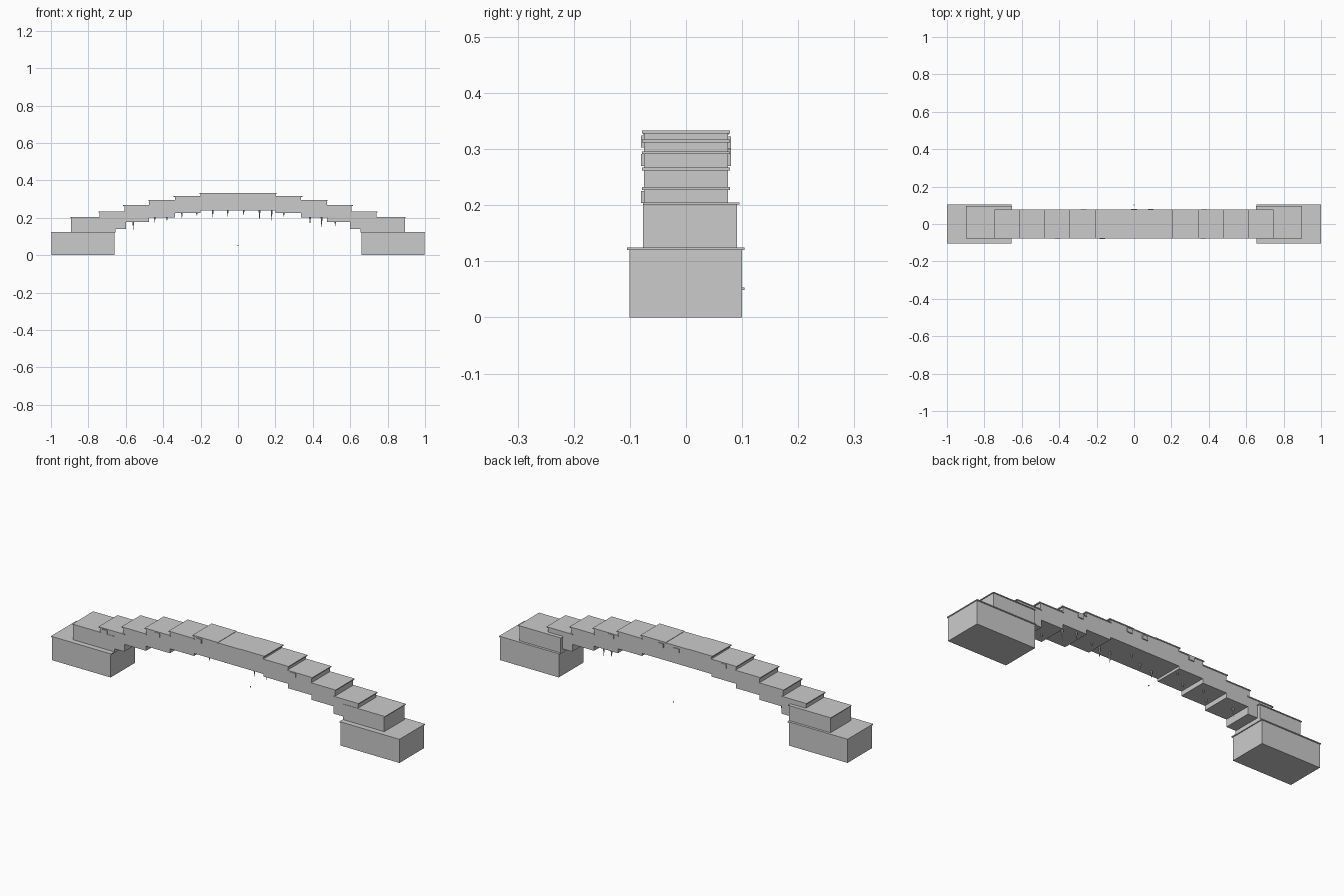
import bpy

stone = bpy.data.materials.new("grey_stone")
stone.diffuse_color = (0.6, 0.6, 0.6, 1)


def box(name, x0, x1, y0, y1, z0, z1):
    bpy.ops.mesh.primitive_cube_add(size=1, location=((x0 + x1) / 2, (y0 + y1) / 2, (z0 + z1) / 2))
    ob = bpy.context.object
    ob.name = name
    ob.scale = (x1 - x0, y1 - y0, z1 - z0)
    bpy.ops.object.transform_apply(location=False, rotation=False, scale=True)
    ob.data.materials.append(stone)
    return ob


def side_box(name, s, a, b, y0, y1, z0, z1):
    # box between distances a and b from the middle, on side s
    return box(name, min(s * a, s * b), max(s * a, s * b), y0, y1, z0, z1)


# stepped end piers, each block with a thin cap
for s, side in ((-1, "left"), (1, "right")):
    side_box(side + "_pier_base", s, 0.66, 0.997, -0.101, 0.1, 0, 0.12)
    side_box(side + "_pier_base_cap", s, 0.655, 1.0, -0.105, 0.104, 0.12, 0.125)
    side_box(side + "_pier_upper", s, 0.655, 0.893, -0.077, 0.091, 0.125, 0.201)
    side_box(side + "_pier_upper_cap", s, 0.652, 0.897, -0.077, 0.095, 0.201, 0.205)

# arch blocks: inner x, outer x, bottom, top
steps = [(0.065, 0.2, 0.238, 0.333), (0.2, 0.338, 0.225, 0.317), (0.338, 0.475, 0.202, 0.296),
         (0.475, 0.608, 0.178, 0.267), (0.6, 0.74, 0.14, 0.232)]
box("key_block", -0.065, 0.065, -0.075, 0.075, 0.238, 0.326)
box("key_cap", -0.068, 0.068, -0.077, 0.077, 0.326, 0.331)
for s, side in ((-1, "left"), (1, "right")):
    for i, (a, b, z0, z1) in enumerate(steps):
        side_box(f"{side}_arch_block_{i}", s, a, b, -0.075, 0.075, z0, z1 - 0.005)
        side_box(f"{side}_arch_cap_{i}", s, a - 0.003, b + 0.006, -0.078, 0.078, z1 - 0.005, z1)

# small loose bricks set into the parapet: x, top z
front_bricks = [(-0.71, 0.225), (-0.41, 0.291), (-0.17, 0.324), (0.37, 0.291)]
back_bricks = [(0.375, 0.291), (0.09, 0.322), (0.0, 0.319), (-0.27, 0.312)]
for s, row, face in ((-1, front_bricks, "front"), (1, back_bricks, "back")):
    for i, (x, z) in enumerate(row):
        y0, y1 = sorted((s * 0.066, s * 0.08))
        box(f"{face}_brick_{i}", x - 0.015, x + 0.015, y0, y1, z - 0.021, z)

# hanging spikes under the arch: x, y, tip z
spikes = [(-0.56, 0.02, 0.135), (-0.445, -0.03, 0.175), (-0.38, 0.03, 0.18), (-0.3, -0.02, 0.195),
          (-0.22, 0.04, 0.21), (-0.135, -0.04, 0.2), (-0.055, -0.025, 0.205), (0.03, 0.02, 0.21),
          (0.115, -0.03, 0.18), (0.18, -0.025, 0.18), (0.245, 0.0, 0.205), (0.385, 0.06, 0.16),
          (0.447, 0.035, 0.14), (0.52, -0.02, 0.155)]
for i, (x, y, tip) in enumerate(spikes):
    base = next((z0 for a, b, z0, z1 in steps if a <= abs(x) < b), 0.238) + 0.003
    bpy.ops.mesh.primitive_cone_add(vertices=6, radius1=0.006, radius2=0, depth=base - tip,
                                    location=(x, y, (base + tip) / 2), rotation=(3.14159, 0, 0))
    ob = bpy.context.object
    ob.name = f"hanging_spike_{i}"
    ob.data.materials.append(stone)

# tiny drifting pebble
box("pebble", -0.002, 0.002, 0.1, 0.104, 0.049, 0.053)
